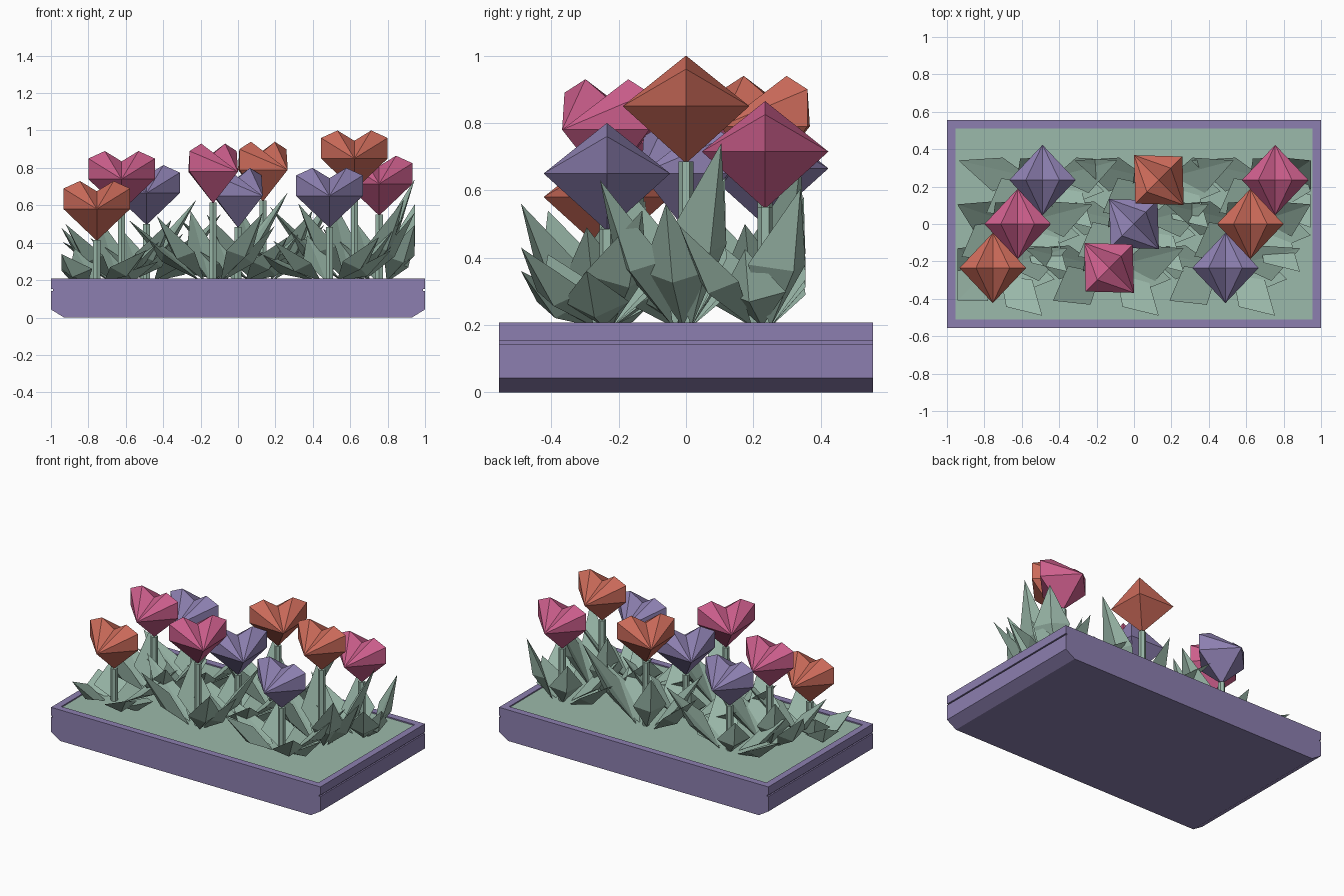
import bpy, bmesh, math
from mathutils import Vector, Matrix

cube = bpy.data.objects.get("Cube")
if cube:
    bpy.data.objects.remove(cube)


def material(name, srgb):
    m = bpy.data.materials.new(name)
    m.use_nodes = True
    col = [(c / 255) ** 2.2 for c in srgb] + [1]
    m.diffuse_color = col
    m.node_tree.nodes["Principled BSDF"].inputs["Base Color"].default_value = col
    return m


PURPLE = material("soft purple", (139, 126, 174))
ORANGE = material("terracotta orange", (202, 106, 90))
PINK = material("raspberry pink", (202, 94, 138))
GREEN = material("sage green", (154, 184, 169))


def make_object(name, bm, *mats):
    mesh = bpy.data.meshes.new(name)
    bm.to_mesh(mesh)
    bm.free()
    for m in mats:
        mesh.materials.append(m)
    ob = bpy.data.objects.new(name, mesh)
    bpy.context.collection.objects.link(ob)
    return ob


# Planter: end profile with chamfered foot and thin groove, run front to back
def planter():
    half = [(0.93, 0), (1, 0.043), (1, 0.143), (0.99, 0.143),
            (0.99, 0.152), (1, 0.152), (1, 0.208)]
    outline = half + [(-x, z) for x, z in reversed(half)]
    bm = bmesh.new()
    face = bm.faces.new([bm.verts.new((x, -0.555, z)) for x, z in outline])
    out = bmesh.ops.extrude_face_region(bm, geom=[face])
    moved = [v for v in out["geom"] if isinstance(v, bmesh.types.BMVert)]
    bmesh.ops.translate(bm, verts=moved, vec=(0, 1.11, 0))
    bmesh.ops.recalc_face_normals(bm, faces=bm.faces)
    # Soil bed sunk just inside the rim
    top = max(bm.faces, key=lambda f: f.calc_center_median().z)
    bmesh.ops.inset_region(bm, faces=[top], thickness=0.045, use_even_offset=True)
    bed = bmesh.ops.extrude_face_region(bm, geom=[top])
    bed_faces = [f for f in bed["geom"] if isinstance(f, bmesh.types.BMFace)]
    for f in bed_faces:
        bmesh.ops.translate(bm, verts=f.verts, vec=(0, 0, -0.008))
        f.material_index = 1
    if top.is_valid:
        bm.faces.remove(top)
    bmesh.ops.recalc_face_normals(bm, faces=bm.faces)
    make_object("planter", bm, PURPLE, GREEN)


# Blossom: heart outline fanned to a front and a back point
def blossom(name, pos, turn, mat):
    side = [(0.178, 0.17), (0.178, 0.28), (0.09, 0.32)]
    outline = [(0, 0)] + side + [(0, 0.265)] + [(-x, z) for x, z in reversed(side)]
    bm = bmesh.new()
    ring = [bm.verts.new((x, 0, z)) for x, z in outline]
    for y in (-0.188, 0.188):
        tip = bm.verts.new((0, y, 0.17))
        for a, b in zip(ring, ring[1:] + ring[:1]):
            bm.faces.new((a, b, tip))
    bmesh.ops.recalc_face_normals(bm, faces=bm.faces)
    ob = make_object(name, bm, mat)
    ob.matrix_world = Matrix.Translation(pos) @ Matrix.Rotation(turn, 4, "Z")


def stem(name, pos):
    low, high = 0.19, pos[2] + 0.005
    bm = bmesh.new()
    bmesh.ops.create_cone(bm, cap_ends=True, segments=6, radius1=0.022,
                          radius2=0.022, depth=high - low)
    ob = make_object(name, bm, GREEN)
    ob.location = (pos[0], pos[1], (low + high) / 2)


# Leaf: solid kite shard with a flat upper side and a ridge beneath
def leaf(bm, root, tip, width, back):
    def point(p):
        # Keep foliage inside the bed and in front of the row's back line
        return bm.verts.new((min(max(p.x, -0.945), 0.945),
                             min(max(p.y, -0.495), back), p.z))

    run = tip - root
    across = Vector((-run.y, run.x, 0)).normalized()
    under = across.cross(run).normalized() * 0.055
    mid = root.lerp(tip, 0.45)
    foot, end, ridge = point(root), point(tip), point(mid + under)
    edge_a, edge_b = (point(mid + across * s * width / 2) for s in (-1, 1))
    bm.faces.new((foot, edge_a, end))
    bm.faces.new((foot, end, edge_b))
    for e in (edge_a, edge_b):
        bm.faces.new((foot, e, ridge))
        bm.faces.new((ridge, e, end))


# Leaf tips around a plant, with height measured from the blossom's base
TIPS = [(0.4, 0.105, 0.06, 0.26), (-0.45, 0.105, -0.09, 0.24),
        (0.265, -0.255, -0.05, 0.2), (-0.3, -0.175, -0.07, 0.24),
        (-0.12, 0.115, -0.04, 0.22), (0.33, -0.06, -0.12, 0.2)]


def leaves(name, x, y, height):
    bm = bmesh.new()
    for dx, dy, dz, width in TIPS:
        root = Vector((x + dx * 0.15, y + dy * 0.15, 0.195))
        tip = Vector((x + dx, y + dy, max(height + dz, 0.3)))
        tip.x = min(max(tip.x, -0.945), 0.945)
        leaf(bm, root, tip, width, y + 0.12)
    bmesh.ops.recalc_face_normals(bm, faces=bm.faces)
    make_object(name, bm, GREEN)


planter()

# Three staggered columns of three plants, each listed front to back
columns = [
    ("right", -0.622, 0, [(0.41, ORANGE), (0.57, PINK), (0.495, PURPLE)]),
    ("middle", 0, math.radians(45), [(0.61, PINK), (0.48, PURPLE), (0.62, ORANGE)]),
    ("left", 0.622, 0, [(0.48, PURPLE), (0.68, ORANGE), (0.545, PINK)]),
]
for col, x, turn, plants in columns:
    for row, place, (height, mat) in zip((-1, 0, 1), ("front", "centre", "back"), plants):
        label = f"{col}_{place}"
        pos = (x + row * 0.133, row * 0.235, height)
        blossom(label + "_blossom", pos, turn, mat)
        stem(label + "_stem", pos)
        leaves(label + "_leaves", pos[0], pos[1], height)
